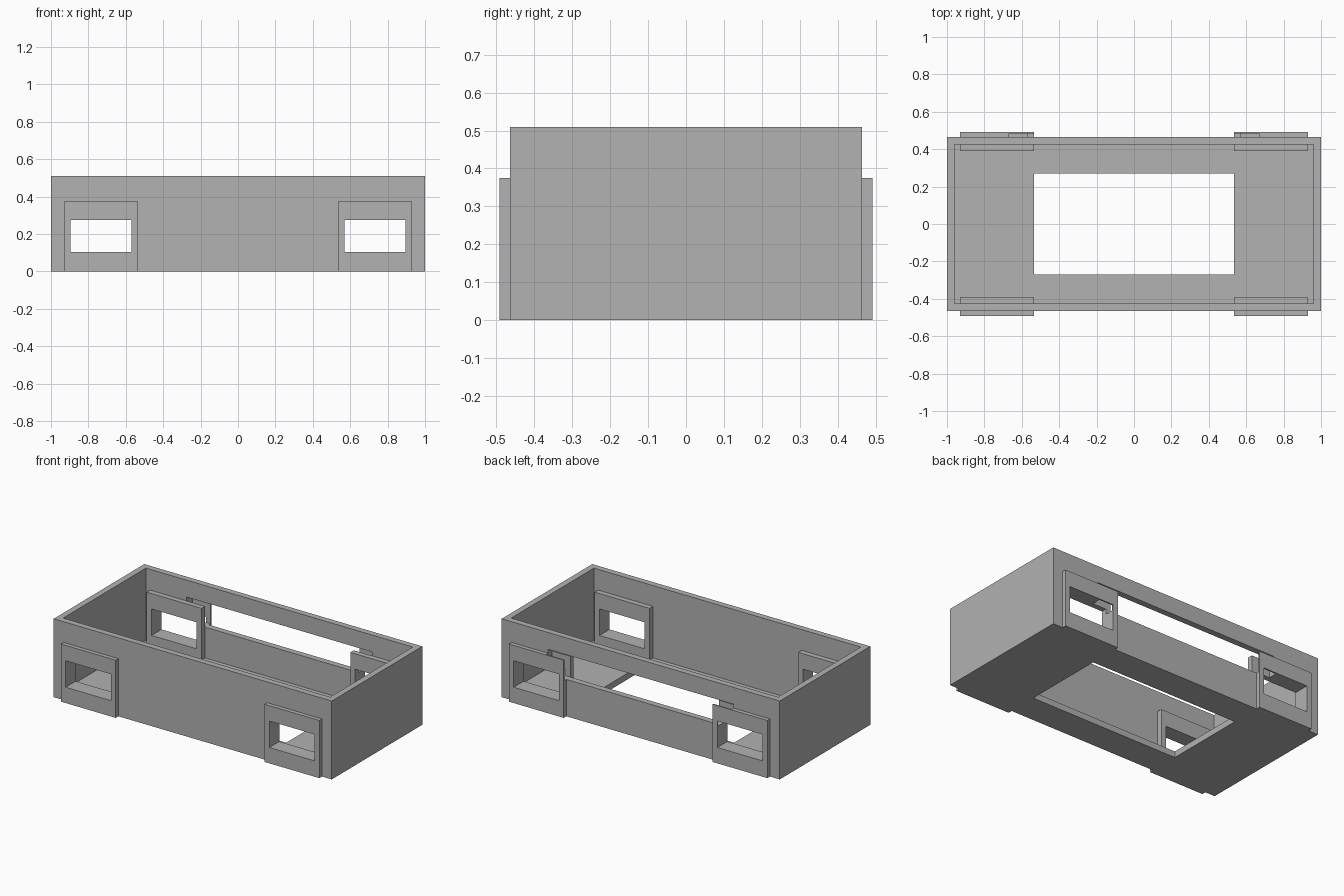
import bpy

cube = bpy.data.objects.get("Cube")
if cube:
    bpy.data.objects.remove(cube, do_unlink=True)

grey = bpy.data.materials.new("plain grey")
grey.use_nodes = True
colour = (0.445, 0.445, 0.445, 1)
grey.diffuse_color = colour
grey.node_tree.nodes["Principled BSDF"].inputs["Base Color"].default_value = colour


def box(name, x, y, z):
    """Box spanning the (low, high) ranges given for each axis."""
    spans = (x, y, z)
    bpy.ops.mesh.primitive_cube_add(size=1)
    ob = bpy.context.object
    ob.name = name
    ob.location = [(lo + hi) / 2 for lo, hi in spans]
    ob.scale = [hi - lo for lo, hi in spans]
    bpy.ops.object.transform_apply(location=True, rotation=False, scale=True)
    ob.data.materials.append(grey)
    return ob


def combine(target, tool, operation):
    """Apply a boolean and discard the tool."""
    mod = target.modifiers.new(operation.lower(), "BOOLEAN")
    mod.operation = operation
    mod.solver = "EXACT"
    mod.object = tool
    bpy.context.view_layer.objects.active = target
    bpy.ops.object.modifier_apply(modifier=mod.name)
    bpy.data.objects.remove(tool, do_unlink=True)


def span(side, near, far):
    return tuple(sorted((side * near, side * far)))


WALL = 0.04
LENGTH, DEPTH, HEIGHT = 1.0, 0.465, 0.51
INNER_X, INNER_Y = LENGTH - WALL, DEPTH - WALL

# Open tray with a large opening in its floor
tray = box("tray", (-LENGTH, LENGTH), (-DEPTH, DEPTH), (0, HEIGHT))
combine(tray, box("cavity", (-INNER_X, INNER_X), (-INNER_Y, INNER_Y),
                  (WALL, HEIGHT + 0.1)), "DIFFERENCE")
combine(tray, box("floor_opening", (-0.535, 0.535), (-0.27, 0.27),
                  (-0.1, 0.1)), "DIFFERENCE")

# Four thick frames set through the long walls near the corners
for sx in (-1, 1):
    for sy in (-1, 1):
        combine(tray, box("frame", span(sx, 0.535, 0.93),
                          span(sy, 0.39, 0.492), (0, 0.375)), "UNION")

# Rectangular windows through the frames
for sx in (-1, 1):
    for sy in (-1, 1):
        combine(tray, box("window", span(sx, 0.57, 0.895),
                          span(sy, 0.35, 0.55), (0.103, 0.275)), "DIFFERENCE")

# Long slot in the back wall, its ends pocketed into the frames
combine(tray, box("slot", (-0.667, 0.667), (INNER_Y, 0.483),
                  (0.24, 0.40)), "DIFFERENCE")
